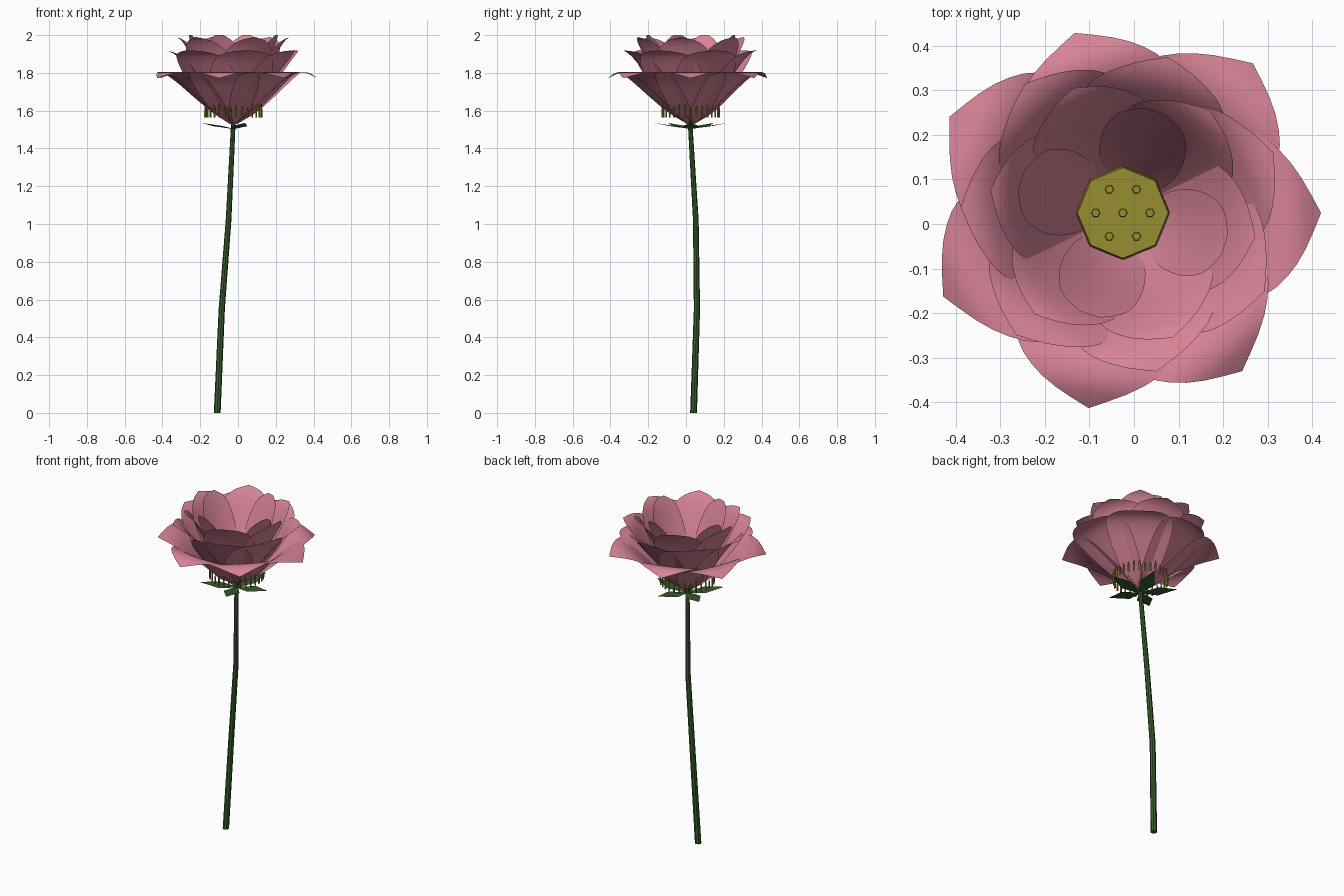
import bpy, bmesh, math, random
from mathutils import Vector

if "Cube" in bpy.data.objects:
    bpy.data.objects.remove(bpy.data.objects["Cube"])

random.seed(3)
CX, CY = -0.025, 0.025          # flower axis


def material(name, rgb):
    m = bpy.data.materials.new(name)
    m.diffuse_color = (*rgb, 1)
    m.use_nodes = True
    m.node_tree.nodes["Principled BSDF"].inputs["Base Color"].default_value = m.diffuse_color
    return m


PINK = material("petal pink", (0.68, 0.228, 0.31))
GREEN = material("stem green", (0.04, 0.11, 0.028))
OLIVE = material("pod olive", (0.31, 0.27, 0.03))


def finish(name, bm, mat, smooth=False):
    bmesh.ops.recalc_face_normals(bm, faces=bm.faces)
    me = bpy.data.meshes.new(name)
    bm.to_mesh(me)
    bm.free()
    me.materials.append(mat)
    for p in me.polygons:
        p.use_smooth = smooth
    ob = bpy.data.objects.new(name, me)
    bpy.context.collection.objects.link(ob)
    return ob


def loft(bm, rings, sides):
    """Tube through (x, y, z, radius) rings, closed at both ends."""
    loops = []
    for x, y, z, r in rings:
        loops.append([bm.verts.new((x + r * math.cos(2 * math.pi * i / sides),
                                    y + r * math.sin(2 * math.pi * i / sides), z))
                      for i in range(sides)])
    for a, b in zip(loops, loops[1:]):
        for i in range(sides):
            j = (i + 1) % sides
            bm.faces.new((a[i], a[j], b[j], b[i]))
    bm.faces.new(loops[0][::-1])
    bm.faces.new(loops[-1])


def refine(points, steps):
    """Catmull-Rom points through the given stations."""
    pts = [Vector(p) for p in points]
    pts = [2 * pts[0] - pts[1]] + pts + [2 * pts[-1] - pts[-2]]
    out = []
    for a, b, c, d in zip(pts, pts[1:], pts[2:], pts[3:]):
        for s in range(steps):
            t = s / steps
            out.append(.5 * (2 * b + (c - a) * t + (2 * a - 5 * b + 4 * c - d) * t * t
                             + (3 * b - a - 3 * c + d) * t ** 3))
    return out + [pts[-2]]


def petal(bm, angle, profile, widths, half, cup, cols=8, steps=3, reach=1, roll=0):
    """Cupped blade following an (r, z) profile, pointing along angle.
    roll lifts one edge so neighbours overlap in a spiral."""
    out = Vector((math.cos(angle), math.sin(angle), 0))
    side = Vector((-out.y, out.x, 0))
    rows = []
    for r, z, w in refine([(r, z, w) for (r, z), w in zip(profile, widths)], steps):
        row = []
        for i in range(cols + 1):
            y = half * w * (2 * i / cols - 1)
            rad = r * reach - cup * y * y / max(r, 0.05) - roll * y
            row.append(bm.verts.new(Vector((CX, CY, z)) + out * rad + side * y))
        rows.append(row)
    for a, b in zip(rows, rows[1:]):
        for i in range(cols):
            bm.faces.new((a[i], a[i + 1], b[i + 1], b[i]))
    bmesh.ops.remove_doubles(bm, verts=rows[-1], dist=0.0005)


# Petal rings: tip angles, half width, cup, roll, width fractions, (r, z) profile
POINTED = [.1, .5, .78, .97, .98, .62, 0]
SLIM = [.1, .52, .82, 1, .9, .53, 0]
ROUND = [.2, .55, .88, 1, .93, .72, .25]
RINGS = [
    ("outer_petals", [0, 49, 105, 151, 205, 260, 307], .185, .2, .07, POINTED,
     [(.01, 1.53), (.09, 1.59), (.18, 1.675), (.265, 1.755), (.33, 1.797), (.39, 1.802), (.445, 1.772)]),
    ("second_petals", [22, 74, 127, 178, 229, 282, 331], .17, .25, .07, SLIM,
     [(.01, 1.53), (.08, 1.6), (.16, 1.70), (.23, 1.80), (.29, 1.88), (.33, 1.91), (.364, 1.92)]),
    ("third_petals", [-10, 50, 112, 170, 229, 292], .145, .25, .06, SLIM,
     [(.01, 1.54), (.075, 1.61), (.14, 1.72), (.195, 1.83), (.24, 1.92), (.275, 1.97), (.302, 1.99)]),
    ("inner_petals", [73, 162, 252, 343], .097, .3, 0, ROUND,
     [(.01, 1.55), (.07, 1.61), (.12, 1.71), (.165, 1.82), (.2, 1.91), (.223, 1.965), (.24, 2.0)]),
]
for name, angles, half, cup, roll, widths, profile in RINGS:
    bm = bmesh.new()
    for a in angles:
        petal(bm, math.radians(a), profile, widths, half, cup,
              reach=.94 if a == 105 else 1, roll=roll)
    finish(name, bm, PINK, True)

# Sepals: flat diamonds under the flower
bm = bmesh.new()
for k in range(5):
    petal(bm, math.radians(72 * k), [(.01, 1.505), (.10, 1.518), (.205, 1.535)],
          [.25, 1, 0], .045, 0, 2, 1)
finish("sepals", bm, GREEN)

# Stem
bm = bmesh.new()
loft(bm, [(-.11, .04, 0, .018), (-.086, .058, .55, .0165),
          (-.05, .052, 1.02, .015), (CX, .022, 1.53, .012)], 8)
finish("stem", bm, GREEN)

# Seed pod with seven seeds
bm = bmesh.new()
loft(bm, [(CX, CY, 1.56, .045), (CX, CY, 1.66, .106), (CX, CY, 1.70, .102)], 8)
finish("seed_pod", bm, OLIVE)
bm = bmesh.new()
for k in range(7):
    r = .061 if k else 0
    x, y = CX + r * math.cos(k * math.pi / 3), CY + r * math.sin(k * math.pi / 3)
    loft(bm, [(x, y, 1.695, .011), (x, y, 1.708, .009)], 6)
finish("seeds", bm, OLIVE)

# Stamens around the pod
bm = bmesh.new()
for k in range(30):
    a = 2 * math.pi * k / 30
    x, y = CX + .15 * math.cos(a), CY + .15 * math.sin(a)
    top = 1.615 + random.uniform(0, .025)
    loft(bm, [(x, y, 1.565, .005), (x, y, top - .02, .005), (x, y, top, .002)], 5)
finish("stamens", bm, OLIVE)
